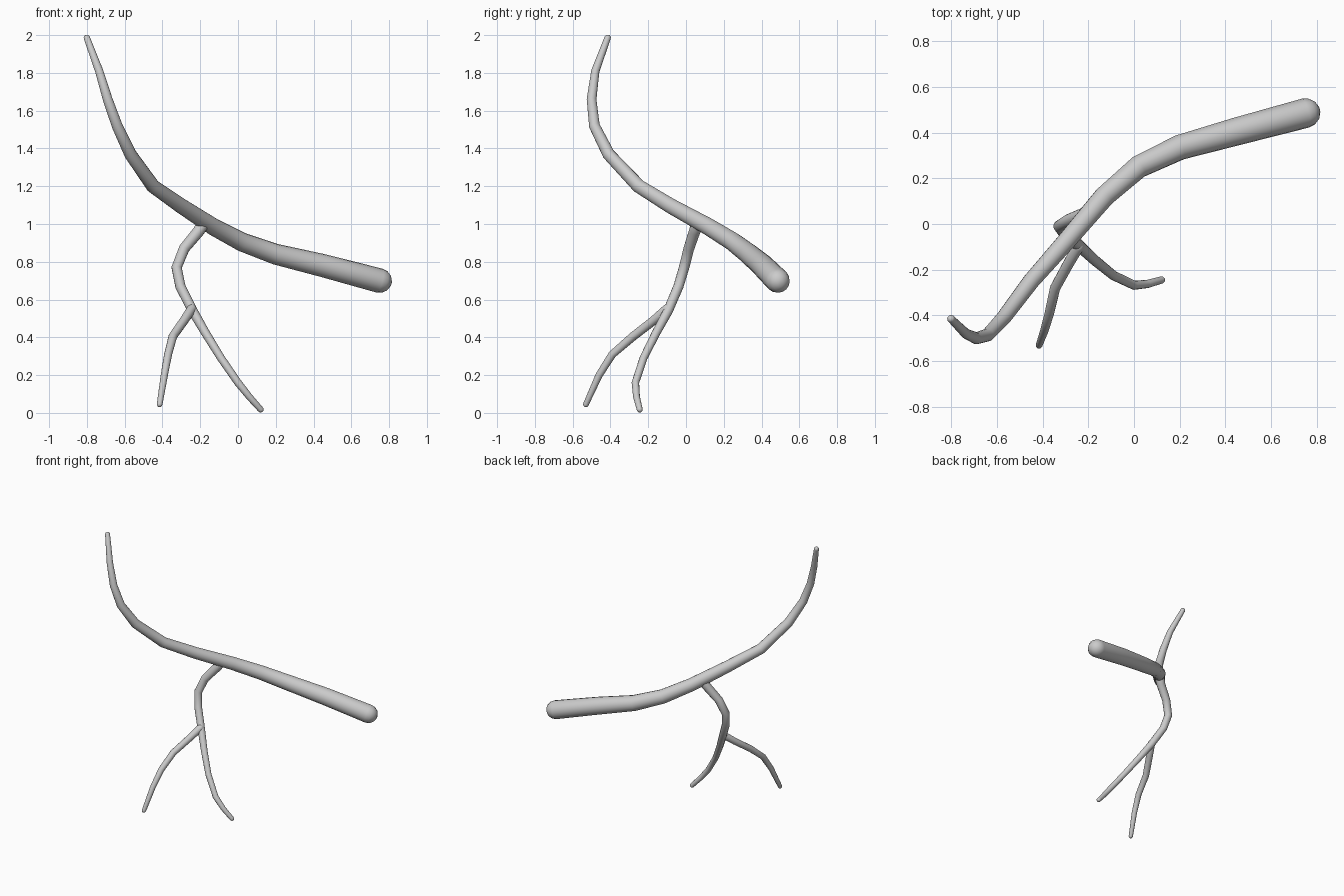
import bpy, bmesh, math
from mathutils import Vector

if "Cube" in bpy.data.objects:
    bpy.data.objects.remove(bpy.data.objects["Cube"])


def branch(name, points, sides=12):
    """Tapered tube with rounded ends through (x, y, z, radius) points."""
    pts = [Vector(p[:3]) for p in points]
    radii = [p[3] for p in points]
    n = len(pts)
    tangents = []
    for i in range(n):
        a = (pts[i] - pts[i - 1]).normalized() if i > 0 else Vector()
        b = (pts[i + 1] - pts[i]).normalized() if i < n - 1 else Vector()
        tangents.append((a + b).normalized())

    # ring list: start dome, body, end dome
    rings = []
    dome = [math.radians(a) for a in (25, 50, 75)]
    for a in reversed(dome):
        rings.append((pts[0] - tangents[0] * radii[0] * math.sin(a),
                      tangents[0], radii[0] * math.cos(a)))
    rings += list(zip(pts, tangents, radii))
    for a in dome:
        rings.append((pts[-1] + tangents[-1] * radii[-1] * math.sin(a),
                      tangents[-1], radii[-1] * math.cos(a)))

    bm = bmesh.new()
    loops = []
    side = tangents[0].orthogonal().normalized()
    for centre, t, r in rings:
        side = (side - t * side.dot(t)).normalized()
        up = t.cross(side)
        loops.append([bm.verts.new(centre + r * (side * math.cos(k * math.tau / sides)
                                                 + up * math.sin(k * math.tau / sides)))
                      for k in range(sides)])
    for lo, hi in zip(loops, loops[1:]):
        for k in range(sides):
            j = (k + 1) % sides
            bm.faces.new((lo[k], lo[j], hi[j], hi[k]))
    bm.faces.new(loops[0][::-1])
    bm.faces.new(loops[-1])
    bmesh.ops.recalc_face_normals(bm, faces=bm.faces)
    for f in bm.faces:
        f.smooth = True
    mesh = bpy.data.meshes.new(name)
    bm.to_mesh(mesh)
    bm.free()
    obj = bpy.data.objects.new(name, mesh)
    bpy.context.collection.objects.link(obj)
    return obj


# Thick main limb, rising to a thin tip
branch("main_limb", [
    (0.75, 0.485, 0.70, 0.065), (0.45, 0.405, 0.78, 0.061),
    (0.20, 0.335, 0.84, 0.055), (0.02, 0.25, 0.905, 0.05),
    (-0.13, 0.12, 0.985, 0.046), (-0.30, -0.08, 1.095, 0.041),
    (-0.45, -0.25, 1.20, 0.037), (-0.57, -0.41, 1.37, 0.033),
    (-0.64, -0.485, 1.52, 0.029), (-0.69, -0.50, 1.66, 0.026),
    (-0.735, -0.48, 1.81, 0.022), (-0.80, -0.415, 1.985, 0.017)], 16)

# Hanging branch below the limb
branch("hanging_branch", [
    (-0.18, 0.065, 1.01, 0.036), (-0.21, 0.045, 0.96, 0.031),
    (-0.285, 0.015, 0.87, 0.029), (-0.325, -0.01, 0.77, 0.028),
    (-0.305, -0.04, 0.67, 0.027), (-0.24, -0.095, 0.54, 0.026),
    (-0.17, -0.16, 0.42, 0.023), (-0.09, -0.225, 0.29, 0.021),
    (0.00, -0.268, 0.16, 0.02), (0.06, -0.262, 0.085, 0.018),
    (0.12, -0.245, 0.018, 0.016)])

# Side twig forking from the hanging branch
branch("side_twig", [
    (-0.245, -0.10, 0.55, 0.026), (-0.285, -0.17, 0.49, 0.024),
    (-0.345, -0.28, 0.405, 0.023), (-0.37, -0.39, 0.31, 0.021),
    (-0.39, -0.46, 0.20, 0.019), (-0.415, -0.53, 0.045, 0.015)])
